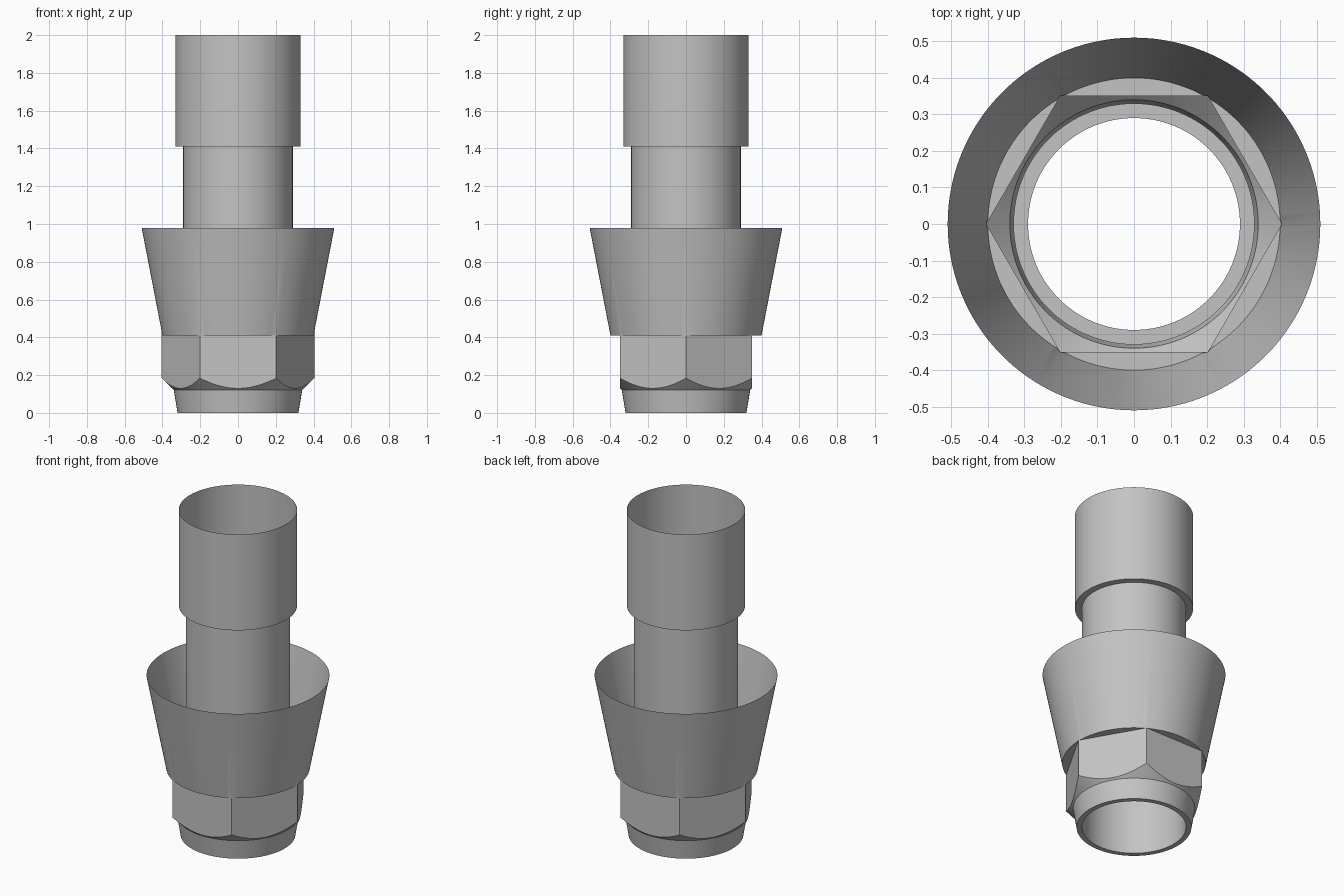
import bpy
import bmesh
from math import pi, sin, cos, radians

cube = bpy.data.objects.get("Cube")
if cube:
    bpy.data.objects.remove(cube, do_unlink=True)

SEGMENTS = 180          # multiple of six, so hexagon corners fall on vertices
APOTHEM = 0.35          # half width of the hexagon across flats
COLLAR_R, RIM_R = 0.40, 0.51
COLLAR_Z, RIM_Z = 0.41, 0.98

steel = bpy.data.materials.new("plain_grey")
steel.use_nodes = True
GREY = (0.55, 0.55, 0.55, 1)
steel.diffuse_color = GREY
steel.node_tree.nodes["Principled BSDF"].inputs["Base Color"].default_value = GREY


def circle(r, z):
    return lambda a: (r, z)


def hex_radius(a):
    return APOTHEM / cos(a % (pi / 3) - pi / 6)


def chamfer_edge(a):
    # where the hexagon meets a 45 degree cone
    r = hex_radius(a)
    return r, 0.12 + (r - 0.34)


def hex_top(a):
    return hex_radius(a), COLLAR_Z


def ledge_edge(a):
    return max(COLLAR_R, hex_radius(a)), COLLAR_Z


def cone_start(a):
    # hexagon corners run slightly up into the cone
    r = max(COLLAR_R, hex_radius(a))
    return r, COLLAR_Z + (r - COLLAR_R) * (RIM_Z - COLLAR_Z) / (RIM_R - COLLAR_R)


def shell(name, rings):
    """Open skin through a series of rings, each a function of angle."""
    bm = bmesh.new()
    loops = []
    for ring in rings:
        loop = []
        for i in range(SEGMENTS):
            a = 2 * pi * i / SEGMENTS
            r, z = ring(a)
            loop.append(bm.verts.new((r * cos(a), r * sin(a), z)))
        loops.append(loop)
    for low, high in zip(loops, loops[1:]):
        for i in range(SEGMENTS):
            j = (i + 1) % SEGMENTS
            bm.faces.new((low[i], low[j], high[j], high[i]))
    bmesh.ops.remove_doubles(bm, verts=bm.verts, dist=1e-5)
    mesh = bpy.data.meshes.new(name)
    bm.to_mesh(mesh)
    bm.free()
    mesh.materials.append(steel)
    obj = bpy.data.objects.new(name, mesh)
    bpy.context.collection.objects.link(obj)
    bpy.ops.object.select_all(action='DESELECT')
    obj.select_set(True)
    bpy.context.view_layer.objects.active = obj
    bpy.ops.object.shade_smooth_by_angle(angle=radians(25))
    return obj


# Through tube with the wider open sleeve at the top
shell("inner_tube_and_sleeve", [
    circle(0.29, 0), circle(0.29, 1.41), circle(0.33, 1.41), circle(0.33, 2)])

# Tapered foot, chamfered hexagon and flared open cup
shell("hexagon_base_and_cup", [
    circle(0.29, 0), circle(0.32, 0), circle(0.34, 0.12),
    chamfer_edge, hex_top, ledge_edge, cone_start, circle(RIM_R, RIM_Z)])
